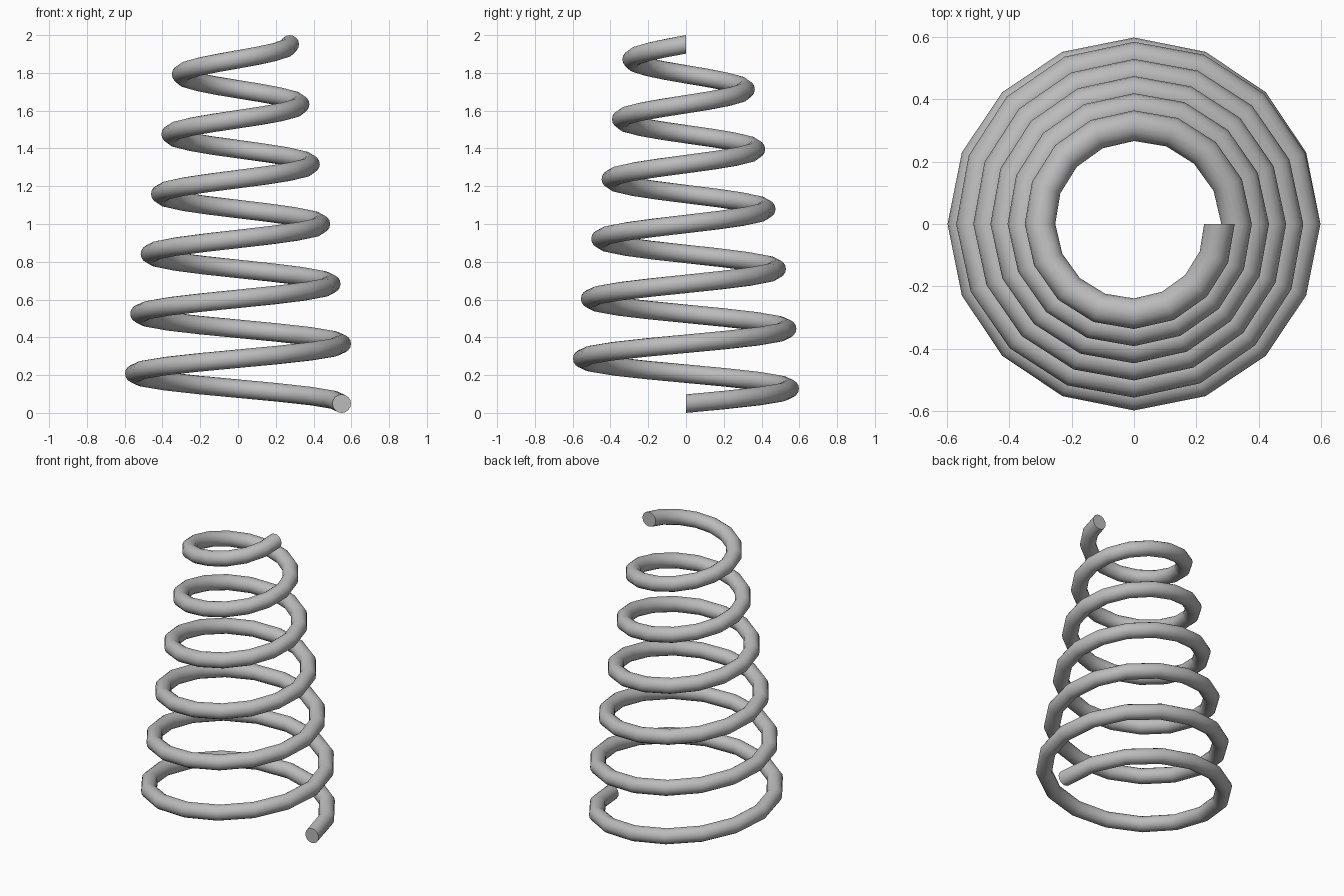
import bpy, bmesh
from math import sin, cos, pi, radians

cube = bpy.data.objects.get("Cube")
if cube:
    bpy.data.objects.remove(cube, do_unlink=True)

TURNS = 6
STEPS = 16            # segments per turn
SIDES = 16            # sides of the wire
WIRE = 0.049          # wire radius
BASE_R = 0.549        # radius of the first, straight turn
SHRINK = 0.055        # radius lost on each later turn
PITCH = (2 - 2 * WIRE) / TURNS

# Plain grey metal
metal = bpy.data.materials.new("grey metal")
metal.use_nodes = True
metal.diffuse_color = (0.5, 0.5, 0.5, 1)
metal.node_tree.nodes["Principled BSDF"].inputs["Base Color"].default_value = (0.5, 0.5, 0.5, 1)


def wire_ring(bm, step):
    """One upright circular section of the wire, set radially around the axis."""
    turn = step / STEPS
    angle = 2 * pi * turn
    radius = BASE_R - SHRINK * max(0, turn - 1)
    ring = []
    for i in range(SIDES):
        a = 2 * pi * i / SIDES
        r = radius + WIRE * cos(a)
        z = WIRE + PITCH * turn + WIRE * sin(a)
        ring.append(bm.verts.new((r * cos(angle), r * sin(angle), z)))
    return ring


# Tapering coil: bridge successive sections and cap both ends
bm = bmesh.new()
rings = [wire_ring(bm, s) for s in range(TURNS * STEPS + 1)]
for a, b in zip(rings, rings[1:]):
    for i in range(SIDES):
        j = (i + 1) % SIDES
        bm.faces.new((a[i], a[j], b[j], b[i]))
bm.faces.new(rings[0])
bm.faces.new(rings[-1])
bmesh.ops.recalc_face_normals(bm, faces=bm.faces[:])

mesh = bpy.data.meshes.new("coil_spring")
bm.to_mesh(mesh)
bm.free()
mesh.materials.append(metal)
spring = bpy.data.objects.new("coil_spring", mesh)
bpy.context.collection.objects.link(spring)

# Smooth wire with crisp cut ends
bpy.ops.object.select_all(action='DESELECT')
spring.select_set(True)
bpy.context.view_layer.objects.active = spring
bpy.ops.object.shade_smooth_by_angle(angle=radians(40))
